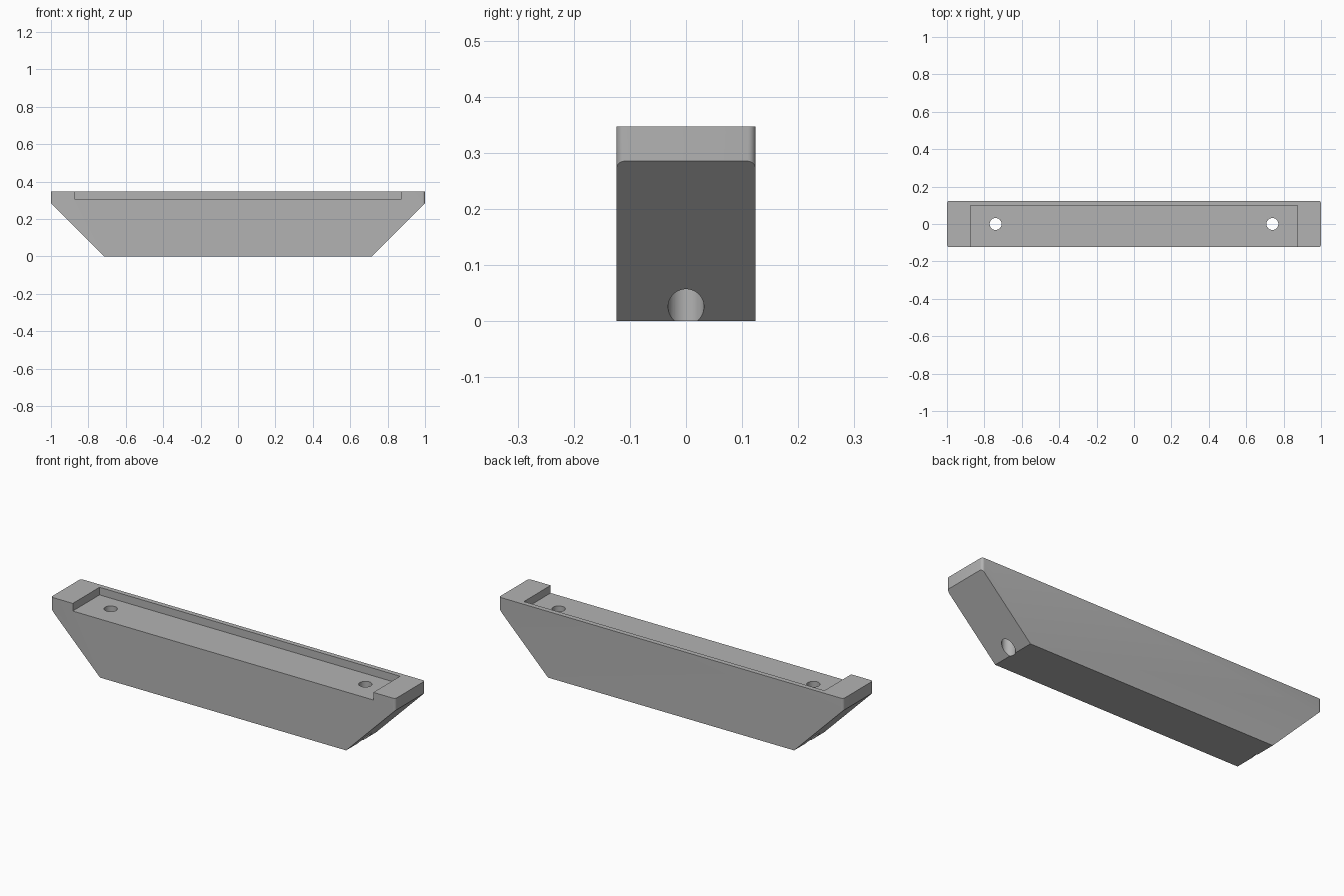
import bpy, bmesh, math
from mathutils import Vector

if "Cube" in bpy.data.objects:
    bpy.data.objects.remove(bpy.data.objects["Cube"])

HALF_Y, TOP, R = 0.124, 0.347, 0.014

grey = bpy.data.materials.new("light_grey")
grey.diffuse_color = (0.45, 0.45, 0.45, 1)
grey.use_nodes = True
grey.node_tree.nodes["Principled BSDF"].inputs["Base Color"].default_value = grey.diffuse_color


def add_object(name, bm):
    bmesh.ops.recalc_face_normals(bm, faces=bm.faces)
    mesh = bpy.data.meshes.new(name)
    bm.to_mesh(mesh)
    bm.free()
    mesh.materials.append(grey)
    obj = bpy.data.objects.new(name, mesh)
    bpy.context.collection.objects.link(obj)
    return obj


def prism(outline, z0, z1):
    bm = bmesh.new()
    face = bm.faces.new([bm.verts.new((x, y, z0)) for x, y in outline])
    ext = bmesh.ops.extrude_face_region(bm, geom=[face])
    verts = [v for v in ext["geom"] if isinstance(v, bmesh.types.BMVert)]
    bmesh.ops.translate(bm, verts=verts, vec=(0, 0, z1 - z0))
    return bm


def carve(target, cutter):
    mod = target.modifiers.new(cutter.name, 'BOOLEAN')
    mod.operation = 'DIFFERENCE'
    mod.solver = 'EXACT'
    mod.object = cutter
    bpy.context.view_layer.objects.active = target
    bpy.ops.object.modifier_apply(modifier=mod.name)
    bpy.data.objects.remove(cutter)


# Bar with rounded upright corners
outline = []
for i, (sx, sy) in enumerate([(1, 1), (-1, 1), (-1, -1), (1, -1)]):
    for k in range(7):
        a = math.radians(90 * i + 15 * k)
        outline.append((sx * (1 - R) + R * math.cos(a),
                        sy * (HALF_Y - R) + R * math.sin(a)))
bm = prism(outline, 0, TOP)

# Slanted undersides at both ends
for s in (1, -1):
    cut = bmesh.ops.bisect_plane(
        bm, geom=bm.verts[:] + bm.edges[:] + bm.faces[:],
        plane_co=Vector((s * 0.715, 0, 0)), plane_no=Vector((s, 0, -1)),
        clear_outer=True)
    edges = [e for e in cut["geom_cut"] if isinstance(e, bmesh.types.BMEdge)]
    bmesh.ops.edgeloop_fill(bm, edges=edges)
body = add_object("tray_bar", bm)

# Shallow recess, open to the front
recess = [(-0.873, -0.3), (0.873, -0.3), (0.873, 0.098), (-0.873, 0.098)]
carve(body, add_object("recess_cutter", prism(recess, 0.307, 0.5)))

# Upright screw holes that come out through the slants
for s in (1, -1):
    ring = [(s * 0.74 + 0.032 * math.cos(math.tau * k / 40),
             0.032 * math.sin(math.tau * k / 40)) for k in range(40)]
    carve(body, add_object("hole_cutter", prism(ring, -0.1, 0.5)))

body.select_set(True)
bpy.context.view_layer.objects.active = body
bpy.ops.object.shade_smooth_by_angle(angle=math.radians(30))
